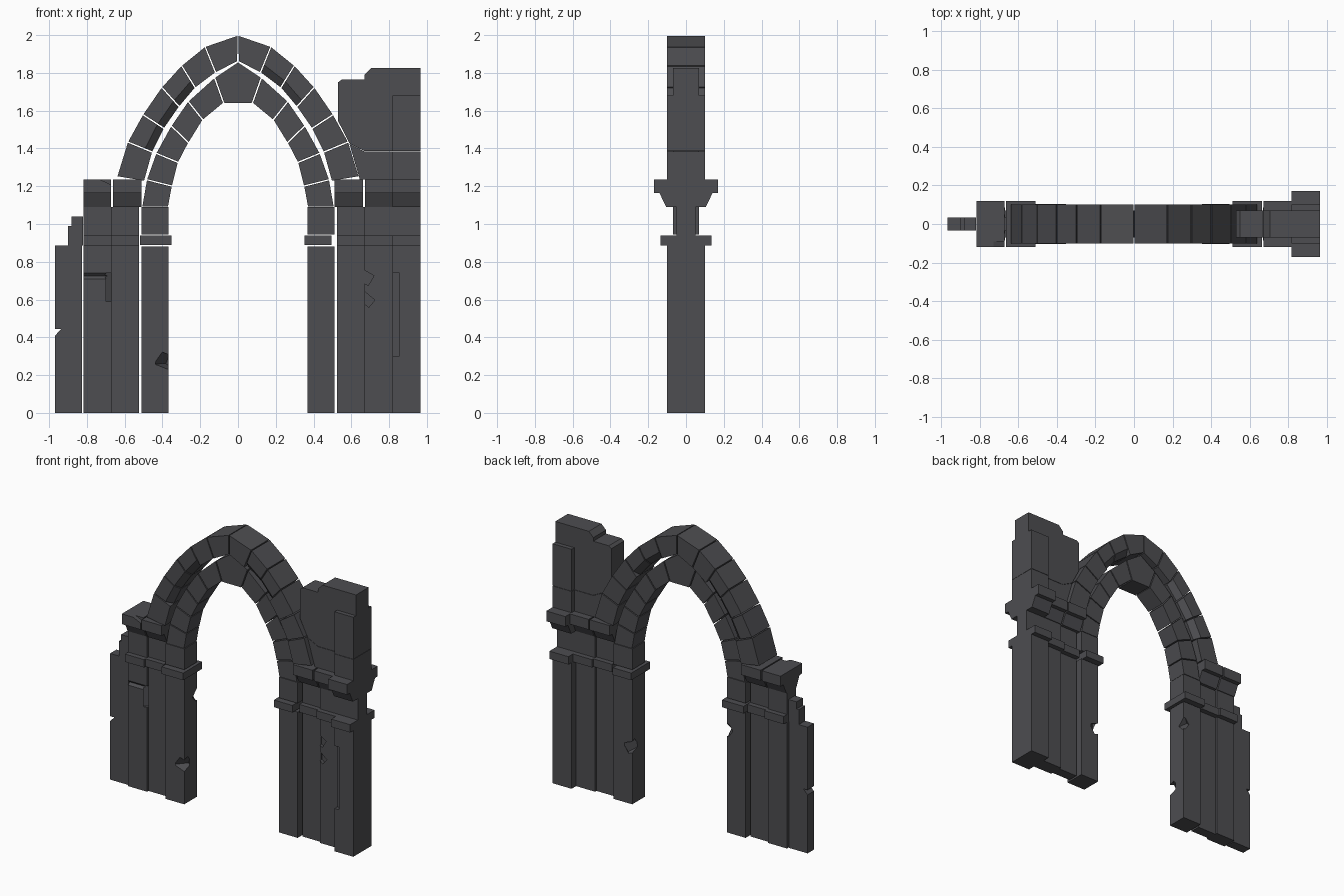
import bpy, bmesh, math
from mathutils import Vector, Matrix

if "Cube" in bpy.data.objects:
    bpy.data.objects.remove(bpy.data.objects["Cube"])

stone = bpy.data.materials.new("dark_grey_stone")
stone.diffuse_color = (0.075, 0.075, 0.082, 1)
stone.use_nodes = True
stone.node_tree.nodes["Principled BSDF"].inputs["Base Color"].default_value = stone.diffuse_color


def loft(name, rings):
    """Closed solid from a list of matching point rings, capped at both ends."""
    bm = bmesh.new()
    vs = [[bm.verts.new(p) for p in r] for r in rings]
    n = len(rings[0])
    for a, b in zip(vs, vs[1:]):
        for i in range(n):
            j = (i + 1) % n
            bm.faces.new((a[i], a[j], b[j], b[i]))
    bm.faces.new(vs[0])
    bm.faces.new(vs[-1])
    bmesh.ops.recalc_face_normals(bm, faces=bm.faces)
    me = bpy.data.meshes.new(name)
    bm.to_mesh(me)
    bm.free()
    me.materials.append(stone)
    ob = bpy.data.objects.new(name, me)
    bpy.context.collection.objects.link(ob)
    return ob


def slab(name, poly, d):
    """Front outline in x,z extruded to y = -d..d."""
    return loft(name, [[(x, y, z) for x, z in poly] for y in (-d, d)])


def box(name, x0, x1, z0, z1, d):
    return slab(name, [(x0, z0), (x1, z0), (x1, z1), (x0, z1)], d)


def capital(name, x0, x1, d):
    """Moulded cap: sloping underside, small step, upright edge."""
    half = [(d + .005, 1.09), (d + .04, 1.163), (d + .07, 1.163), (d + .07, 1.235)]
    prof = half + [(-y, z) for y, z in reversed(half)]
    return loft(name, [[(x, y, z) for y, z in prof] for x in (x0, x1)])


def voussoir(name, quad, d, chipped=False):
    """Arch stone; quad = inner a, inner b, outer b, outer a. Chips bevel the inner edges."""
    c = sum((Vector(p) for p in quad), Vector((0, 0))) / len(quad)
    q = [Vector(p) + (c - Vector(p)).normalized() * .005 for p in quad]
    if not chipped:
        return slab(name, q, d)
    cut = [q[0].lerp(q[3], .3), q[1].lerp(q[2], .3), q[2], q[3]]
    return loft(name, [[(p.x, y, p.y) for p in ring]
                       for y, ring in ((-d, cut), (-d + .035, q), (d - .035, q), (d, cut))])


def chip(ob, loc, size, rot=(0, 0, 0)):
    """Knock a rotated box out of a stone."""
    me = bpy.data.meshes.new("chip_cutter")
    bm = bmesh.new()
    bmesh.ops.create_cube(bm, size=1)
    bm.to_mesh(me)
    bm.free()
    me.materials.append(stone)
    cut = bpy.data.objects.new("chip_cutter", me)
    bpy.context.collection.objects.link(cut)
    cut.hide_render = True
    m = Matrix.LocRotScale(Vector(loc), None, None)
    for ang, ax in zip(rot, "XYZ"):
        m = m @ Matrix.Rotation(math.radians(ang), 4, ax)
    me.transform(m @ Matrix.Diagonal((*size, 1)))
    mod = ob.modifiers.new("chip", 'BOOLEAN')
    mod.operation, mod.object, mod.solver = 'DIFFERENCE', cut, 'EXACT'
    dg = bpy.context.evaluated_depsgraph_get()
    new = bpy.data.meshes.new_from_object(ob.evaluated_get(dg))
    ob.modifiers.clear()
    ob.data = new
    bpy.data.objects.remove(cut)


# arch curves for the right half, apex to springing
outer_top = [(0, 2.0), (.175, 1.94), (.30, 1.84), (.405, 1.725), (.505, 1.58), (.585, 1.435), (.642, 1.25)]
outer_low = [(0, 1.86), (.118, 1.80), (.225, 1.72), (.31, 1.62), (.39, 1.505), (.452, 1.38), (.495, 1.225)]
inner_top = [(.125, 1.775), (.265, 1.65), (.355, 1.52), (.435, 1.375), (.485, 1.235), (.51, 1.09)]
inner_low = [(.075, 1.64), (.185, 1.55), (.26, 1.43), (.315, 1.325), (.347, 1.2), (.367, 1.09)]

parts = {}
for s, side in ((-1, "left"), (1, "right")):
    def fx(p):
        return (s * p[0], p[1])

    def sbox(name, x0, x1, z0, z1, d):
        parts[side, name] = box(side + "_" + name, s * x0, s * x1, z0, z1, d)

    # two arch rings
    for name, lo, hi, d, chips in (
            ("outer_arch_stone", outer_low, outer_top, .10, (2, 3, 4) if s < 0 else (1, 2)),
            ("inner_arch_stone", inner_low, inner_top, .07, ())):
        for i in range(len(lo) - 1):
            quad = [fx(p) for p in (lo[i], lo[i + 1], hi[i + 1], hi[i])]
            voussoir(f"{side}_{name}_{i}", quad, d, i in chips)

    # jamb with its band
    sbox("jamb", .368, .512, 0, .882, .07)
    sbox("jamb_band", .352, .495 if s > 0 else .52, .888, .938, .105)
    sbox("upper_jamb", .368, .512, .944, 1.09, .07)
    # recessed panel and middle pier
    sbox("recessed_panel", .525, .67, 0, 1.09, .035)
    sbox("panel_band", .525, .67, .885, .94, .07)
    sbox("middle_pier", .67, .818, 0, 1.09, .05)
    sbox("middle_band", .67, .818, .885, .94, .085)
    # capitals
    capital(side + "_arch_capital", s * .51, s * .663, .05)
    parts[side, "capital"] = capital(side + "_pier_capital", s * .672, s * .818, .05)

# keystone of the inner ring
slab("keystone", [(-.072, 1.64), (.072, 1.64), (.12, 1.775), (0, 1.855), (-.12, 1.775)], .07)

# outer pier on the right
buttress = box("right_buttress", .818, .965, 0, .885, .10)
box("right_buttress_band", .818, .965, .885, .94, .135)
box("right_buttress_neck", .818, .965, .94, 1.09, .05)
capital("right_buttress_capital", .818, .965, .10)

# broken wall above the right pier
slab("upper_wall_lower_course", [(.645, 1.235), (.965, 1.235), (.965, 1.384), (.67, 1.384), (.59, 1.425)], .07)
slab("upper_wall", [(.67, 1.386), (.965, 1.386), (.965, 1.825), (.705, 1.825), (.67, 1.79),
                    (.67, 1.765), (.55, 1.765), (.53, 1.75), (.53, 1.545), (.59, 1.427)], .07)
box("upper_buttress_lower", .818, .965, 1.235, 1.384, .10)
box("upper_buttress", .818, .965, 1.386, 1.68, .10)

# thin broken wall on the left, with a notch in its edge
slab("left_end_wall", [(-.825, 0), (-.825, .885), (-.968, .885), (-.968, .445), (-.935, .445),
                       (-.968, .41), (-.968, 0)], .035)
box("left_rubble_lower", -.90, -.82, .885, .99, .035)
box("left_rubble_upper", -.882, -.82, .985, 1.04, .035)

# chipped damage
jl, jr = parts["left", "jamb"], parts["right", "jamb"]
chip(jl, (-.37, -.07, .27), (.09, .09, .07), (20, 20, 45))
chip(jl, (-.37, .07, .72), (.06, .06, .06), (45, 0, 45))
chip(jr, (.37, .07, .40), (.08, .08, .07), (-20, 20, 45))
chip(buttress, (.835, -.10, .52), (.04, .06, .44))
mr, ml = parts["right", "middle_pier"], parts["left", "middle_pier"]
chip(mr, (.67, -.05, .72), (.08, .04, .06), (0, 30, 0))
chip(mr, (.67, -.05, .61), (.10, .05, .05), (0, 40, 0))
chip(ml, (-.67, -.05, .665), (.05, .05, .15), (0, 0, 30))
chip(ml, (-.745, -.055, .725), (.16, .03, .03), (45, 0, 0))
chip(parts["left", "capital"], (-.67, -.12, 1.235), (.14, .06, .05), (0, 25, 0))
